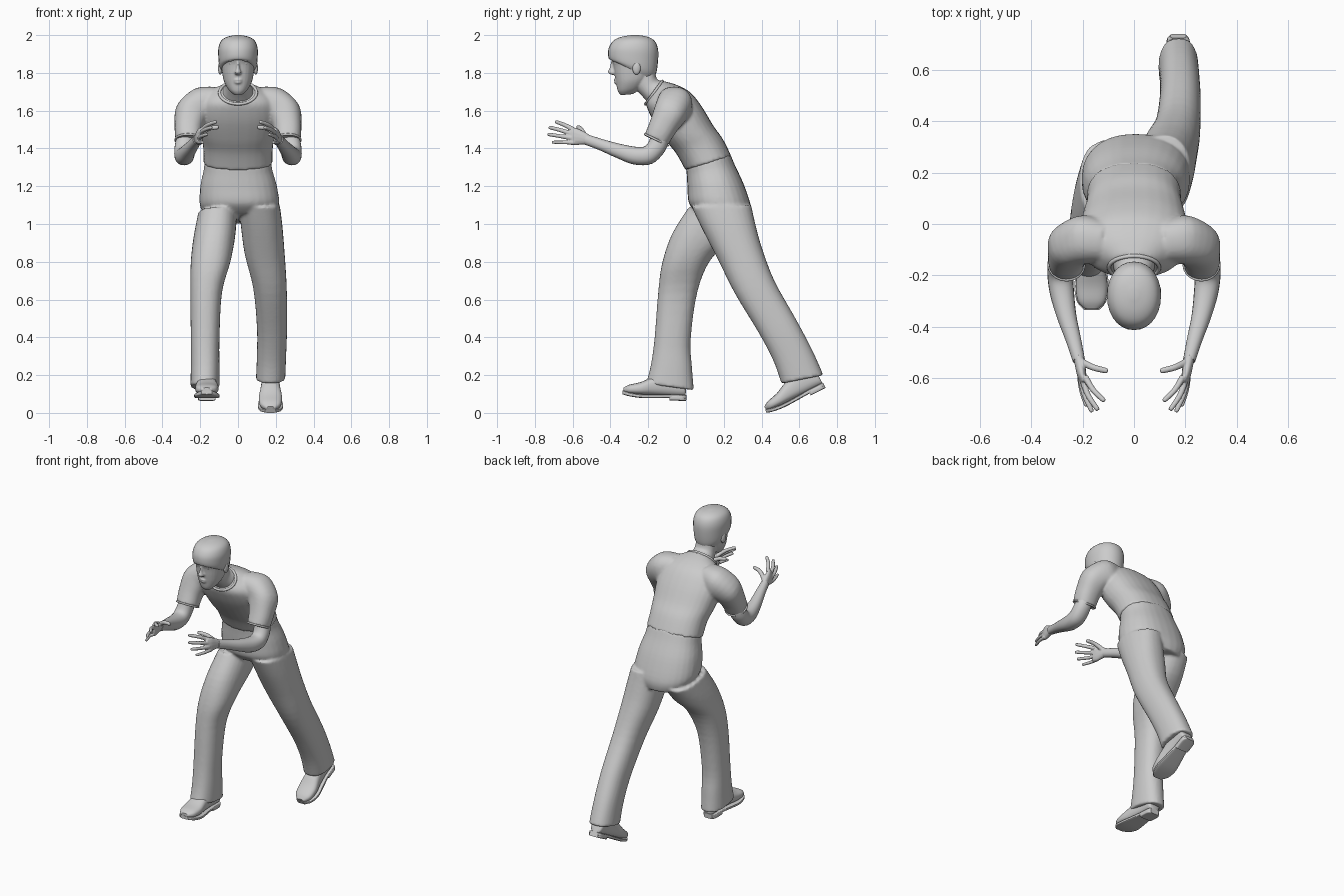
import bpy, bmesh
from math import sin, cos, pi, radians
from mathutils import Vector as V, Matrix


def band(x0, x1, yf, zf, yb, zb):
    """Cross-section from its side limits and its front and back points."""
    c = V(((x0 + x1) / 2, (yf + yb) / 2, (zf + zb) / 2))
    return c, V(((x1 - x0) / 2, 0, 0)), V((0, (yb - yf) / 2, (zb - zf) / 2))


def tube(pts, ref=(1, 0, 0)):
    """Cross-sections square to a path of (x, y, z, radius[, second radius])."""
    out, ps = [], [V(p[:3]) for p in pts]
    for i, p in enumerate(pts):
        t = (ps[min(i + 1, len(ps) - 1)] - ps[max(i - 1, 0)]).normalized()
        v = t.cross(V(ref)).normalized()
        out.append((ps[i], v.cross(t) * p[3], v * p[-1]))
    return out


def spline(a, b, c, d, t):
    return 0.5 * (2 * b + (c - a) * t + (2 * a - 5 * b + 4 * c - d) * t * t
                  + (3 * b - a - 3 * c + d) * t ** 3)


def loft(bm, secs, n=28, power=2.2, steps=4):
    """Smooth closed skin through the cross-sections."""
    full, m = [], len(secs) - 1
    for i in range(m):
        q = [secs[max(i - 1, 0)], secs[i], secs[i + 1], secs[min(i + 2, m)]]
        for s in range(steps):
            full.append([spline(*[k[j] for k in q], s / steps) for j in range(3)])
    full.append(secs[-1])
    rings = []
    for c, u, w in full:
        ring = []
        for k in range(n):
            a, b = cos(2 * pi * k / n), sin(2 * pi * k / n)
            a = abs(a) ** (2 / power) * (1 if a > 0 else -1)
            b = abs(b) ** (2 / power) * (1 if b > 0 else -1)
            ring.append(bm.verts.new(c + u * a + w * b))
        rings.append(ring)
    for r, s in zip(rings, rings[1:]):
        for k in range(n):
            bm.faces.new((r[k], r[(k + 1) % n], s[(k + 1) % n], s[k]))
    bm.faces.new(rings[0])
    bm.faces.new(rings[-1])


def shape(name, parts, n=28, power=2.2, mirror=False, fuse=0, smooth=4, matrix=None, angle=50):
    bm = bmesh.new()
    for p in parts:
        loft(bm, p, n, power)
    bmesh.ops.recalc_face_normals(bm, faces=bm.faces)
    return finish(name, bm, mirror, fuse, smooth, matrix, angle)


def finish(name, bm, mirror=False, fuse=0, smooth=0, matrix=None, angle=50):
    if matrix:
        bm.transform(matrix)
    me = bpy.data.meshes.new(name)
    bm.to_mesh(me)
    bm.free()
    ob = bpy.data.objects.new(name, me)
    bpy.context.collection.objects.link(ob)
    bpy.ops.object.select_all(action='DESELECT')
    ob.select_set(True)
    bpy.context.view_layer.objects.active = ob
    bpy.ops.object.shade_smooth_by_angle(angle=radians(angle))
    if fuse:
        r = ob.modifiers.new("fuse", 'REMESH')
        r.mode, r.voxel_size, r.use_smooth_shade = 'VOXEL', fuse, True
        s = ob.modifiers.new("soften", 'SMOOTH')
        s.factor, s.iterations = 0.5, smooth
    if mirror:
        ob.modifiers.new("mirror", 'MIRROR')
    return ob


def ball(name, loc, size, mirror=False):
    bm = bmesh.new()
    bmesh.ops.create_uvsphere(bm, u_segments=16, v_segments=10, radius=1)
    return finish(name, bm, mirror, matrix=Matrix.Translation(loc) @ Matrix.Diagonal((*size, 1)))


# trousers: pelvis, trailing leg (+x) and leading leg (-x)
pelvis = [band(-.15, .15, .06, 1.06, .34, 1.0), band(-.20, .215, .015, 1.11, .35, 1.07),
          band(-.20, .207, .008, 1.19, .31, 1.20), band(-.182, .182, .004, 1.26, .26, 1.31),
          band(-.176, .176, .0, 1.30, .235, 1.37)]
back_leg = [band(.005, .222, .03, 1.09, .345, 1.10), band(.015, .235, .085, .975, .365, 1.01),
            band(.035, .247, .17, .81, .40, .88), band(.08, .258, .26, .63, .468, .70),
            band(.10, .26, .39, .415, .58, .50), band(.10, .255, .465, .27, .665, .34),
            band(.095, .25, .505, .155, .728, .20)]
front_leg = [band(-.21, -.005, .015, 1.09, .33, 1.03), band(-.235, -.015, -.075, .945, .245, .92),
             band(-.25, -.04, -.127, .79, .13, .81), band(-.252, -.085, -.148, .63, .06, .64),
             band(-.25, -.098, -.167, .39, .025, .39), band(-.25, -.098, -.187, .25, .032, .24),
             band(-.252, -.098, -.212, .155, .042, .12)]
shape("trousers", [pelvis, back_leg, front_leg], power=2.3, fuse=.009)

# shirt: torso with both sleeves
torso = [band(-.183, .183, -.003, 1.285, .24, 1.36), band(-.185, .185, -.05, 1.37, .195, 1.45),
         band(-.2, .2, -.105, 1.44, .145, 1.52), band(-.213, .213, -.165, 1.53, .085, 1.62),
         band(-.20, .20, -.2, 1.6, .025, 1.695), band(-.16, .16, -.21, 1.63, -.045, 1.735),
         band(-.095, .095, -.212, 1.645, -.12, 1.757)]
sleeve = [(.11, -.07, 1.65, .08), (.19, -.06, 1.63, .095), (.247, -.085, 1.585, .088),
          (.262, -.125, 1.51, .074), (.263, -.157, 1.445, .068)]
flip = [(-x, y, z, r) for x, y, z, r in sleeve]
shape("shirt", [torso, tube(sleeve, (0, 1, 0)), tube(flip, (0, 1, 0))], power=2.3, fuse=.009)

# rolled rims: collar and sleeve cuffs
def rim(name, section, r, mirror=False):
    c, u, w = section
    pts = [c + u * cos(2 * pi * k / 32) + w * sin(2 * pi * k / 32) for k in range(32)]
    bm, rows = bmesh.new(), []
    for p in pts:
        out = (p - c).normalized()
        up = u.cross(w).normalized()
        rows.append([bm.verts.new(p + out * r * cos(j * pi / 4) + up * r * sin(j * pi / 4))
                     for j in range(8)])
    for i in range(32):
        a, b = rows[i], rows[(i + 1) % 32]
        for j in range(8):
            bm.faces.new((a[j], b[j], b[(j + 1) % 8], a[(j + 1) % 8]))
    bmesh.ops.recalc_face_normals(bm, faces=bm.faces)
    finish(name, bm, mirror, angle=80)


rim("collar", band(-.098, .098, -.214, 1.635, -.125, 1.756), .008)
rim("sleeve_cuff", tube(sleeve, (0, 1, 0))[-1], .006, True)

# forearms, hands
shape("forearm", [tube([(.275, -.135, 1.47, .048), (.285, -.155, 1.41, .05),
                        (.287, -.2, 1.365, .05), (.28, -.27, 1.362, .047),
                        (.262, -.36, 1.388, .038), (.236, -.45, 1.42, .03),
                        (.215, -.53, 1.448, .024, .028)])], n=20, mirror=True)


def finger(a, b, c, r):
    d = (V(c) - V(b)).normalized()
    ref = (0, 0, 1) if abs(c[0] - a[0]) > .08 else (1, 0, 0)
    end = V(c) - d * r * .6
    return tube([(*a, r * 1.15), (*b, r), (*end, r * .85), (*c, r * .35)], ref)


palm = tube([(.216, -.515, 1.446, .02, .026), (.21, -.55, 1.455, .02, .036),
             (.203, -.59, 1.462, .018, .047), (.196, -.62, 1.468, .011, .042)])
fingers = [finger((.19, -.595, 1.50), (.16, -.645, 1.525), (.115, -.69, 1.542), .011),
           finger((.2, -.605, 1.478), (.18, -.665, 1.497), (.14, -.725, 1.512), .011),
           finger((.207, -.605, 1.455), (.193, -.665, 1.465), (.163, -.732, 1.475), .0105),
           finger((.211, -.59, 1.43), (.205, -.645, 1.432), (.185, -.71, 1.433), .0095),
           finger((.208, -.535, 1.465), (.16, -.558, 1.503), (.102, -.573, 1.513), .0125)]
shape("hand", [palm] + fingers, n=14, mirror=True, fuse=.004, smooth=2)

# neck and head
neck = [band(-.085, .085, -.2, 1.64, -.11, 1.755), band(-.068, .068, -.235, 1.68, -.155, 1.77),
        band(-.064, .064, -.285, 1.73, -.165, 1.84)]
skull = [band(-.022, .022, -.345, 1.682, -.28, 1.688), band(-.05, .05, -.361, 1.703, -.235, 1.72),
         band(-.073, .073, -.37, 1.745, -.2, 1.76), band(-.083, .083, -.378, 1.79, -.18, 1.80),
         band(-.09, .09, -.386, 1.845, -.165, 1.85), band(-.095, .095, -.4, 1.885, -.16, 1.89),
         band(-.085, .085, -.38, 1.94, -.17, 1.94)]
nose = [band(-.007, .007, -.397, 1.86, -.36, 1.86), band(-.01, .01, -.405, 1.825, -.36, 1.825),
        band(-.018, .018, -.414, 1.803, -.36, 1.80), band(-.012, .012, -.395, 1.79, -.36, 1.788)]
lips = [band(-w, w, y, z, -.34, z) for w, y, z in
        ((.012, -.375, 1.771), (.024, -.383, 1.763), (.024, -.378, 1.755),
         (.021, -.382, 1.748), (.010, -.372, 1.74))]
shape("head", [neck, skull, nose, lips], fuse=.005, smooth=3)
ball("eye", (.036, -.367, 1.847), (.014, .012, .008), True)
ball("eyebrow", (.038, -.378, 1.866), (.022, .012, .006), True)
ball("ear", (.094, -.262, 1.825), (.012, .022, .034), True)

# hair cap with a fringe over the forehead
hair = [band(-.088, .088, -.395, 1.868, -.175, 1.765), band(-.099, .099, -.408, 1.875, -.157, 1.80),
        band(-.104, .104, -.413, 1.9, -.148, 1.865), band(-.104, .104, -.408, 1.935, -.148, 1.925),
        band(-.09, .09, -.385, 1.97, -.165, 1.968), band(-.06, .06, -.345, 1.99, -.2, 1.99),
        band(-.015, .015, -.29, 2.0, -.25, 2.0)]
shape("hair", [hair], power=2.1)

# shoes: upper, sole and heel, placed for each foot
upper = [band(-w, w, y, 0 if y > -.29 else -.33 * y - .095, y, z) for w, y, z in
         ((.028, 0, .07), (.042, -.015, .1), (.045, -.09, .12), (.053, -.17, .1),
          (.062, -.24, .068), (.053, -.3, .052), (.025, -.33, .035))]
sole = [band(-w, w, y, b, y, b + .02) for w, y, b in
        ((.03, .004, -.012), (.044, -.015, -.012), (.046, -.09, -.012), (.058, -.17, -.015),
         (.067, -.24, -.016), (.057, -.3, -.009), (.028, -.334, 0))]
heel = [band(-w, w, y, -.024, y, .004) for w, y in
        ((.03, .004), (.044, -.015), (.046, -.05), (.045, -.085))]
for side, loc, tilt in (("back", (.172, .725, .152), 27), ("front", (-.165, -.002, .087), -2)):
    m = Matrix.Translation(loc) @ Matrix.Rotation(radians(tilt), 4, 'X')
    shape(side + "_shoe", [upper], power=2.6, matrix=m)
    shape(side + "_shoe_sole", [sole, heel], power=6, matrix=m, angle=35)
